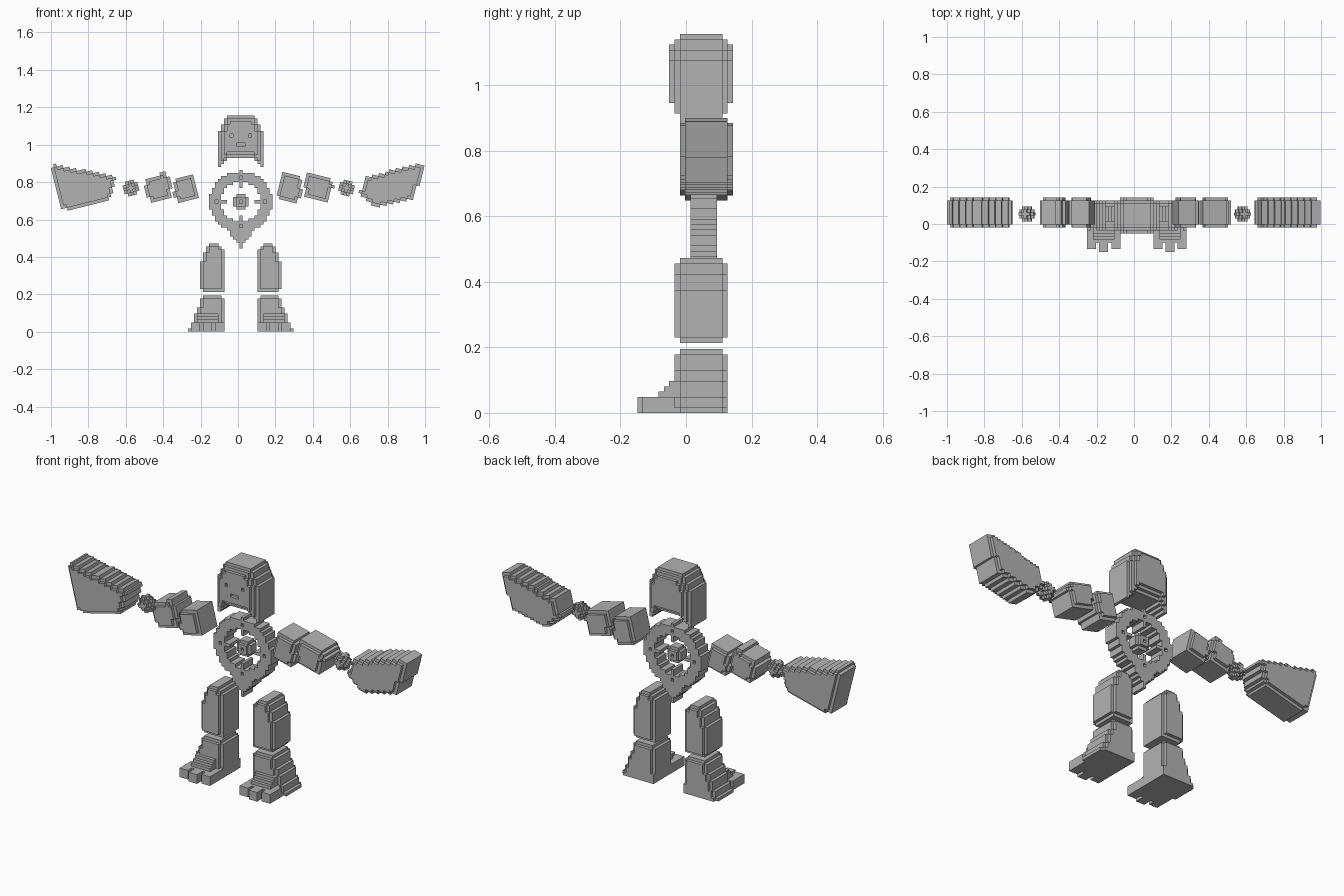
import bpy, bmesh, math
from mathutils import Vector

if "Cube" in bpy.data.objects:
    bpy.data.objects.remove(bpy.data.objects["Cube"], do_unlink=True)

V = 0.0162      # block size
MID_Y = 0.062   # shared depth plane
AXIS_X = 0.015  # symmetry axis of head, torso and legs
TILT = math.radians(14)

stone = bpy.data.materials.new("plain_grey")
stone.use_nodes = True
GREY = (0.45, 0.45, 0.45, 1)
stone.diffuse_color = GREY
stone.node_tree.nodes["Principled BSDF"].inputs["Base Color"].default_value = GREY

DIRS = [Vector(d) for d in ((1, 0, 0), (-1, 0, 0), (0, 1, 0), (0, -1, 0), (0, 0, 1), (0, 0, -1))]


def blocks(name, cells, x, z, tilt=0.0):
    """Skin a set of (i, j, k) blocks; i and k are centred, j starts at MID_Y."""
    bm = bmesh.new()
    corners = {}

    def corner(p):
        key = tuple(round(c * 2) for c in p)
        if key not in corners:
            corners[key] = bm.verts.new((p.x * V, p.y * V, p.z * V))
        return corners[key]

    for c in cells:
        centre = Vector(c) + Vector((0, 0.5, 0))
        for n in DIRS:
            if tuple(int(a + b) for a, b in zip(c, n)) in cells:
                continue
            s = Vector((n.y, n.z, n.x))
            t = n.cross(s)
            quad = [centre + (n + s * a + t * b) / 2 for a, b in ((-1, -1), (1, -1), (1, 1), (-1, 1))]
            bm.faces.new([corner(p) for p in quad])
    bmesh.ops.dissolve_limit(bm, angle_limit=0.01, verts=bm.verts, edges=bm.edges)
    mesh = bpy.data.meshes.new(name)
    bm.to_mesh(mesh)
    bm.free()
    mesh.materials.append(stone)
    ob = bpy.data.objects.new(name, mesh)
    ob.location = (x, MID_Y, z)
    ob.rotation_euler.y = -tilt
    bpy.context.collection.objects.link(ob)
    return ob


def shrink(mask, steps):
    for _ in range(steps):
        mask = {(i, k) for i, k in mask
                if {(i + 1, k), (i - 1, k), (i, k + 1), (i, k - 1)} <= mask}
    return mask


def layered(mask, first, insets):
    """Stack a front outline in depth, each layer inset by a number of blocks."""
    return {(i, first + n, k) for n, s in enumerate(insets) for i, k in shrink(mask, s)}


def polygon_mask(points, cx, cz, tilt):
    """Blocks of a tilted grid whose centres lie inside an outline."""
    c, s = math.cos(tilt), math.sin(tilt)
    mask = set()
    for i in range(-20, 21):
        for k in range(-20, 21):
            x = cx + (i * c - k * s) * V
            z = cz + (i * s + k * c) * V
            inside = False
            for (x0, z0), (x1, z1) in zip(points, points[1:] + points[:1]):
                if (z0 > z) != (z1 > z) and x < x0 + (z - z0) * (x1 - x0) / (z1 - z0):
                    inside = not inside
            if inside:
                mask.add((i, k))
    return mask


def ball(limit):
    return {(i, j, k) for i in range(-2, 3) for j in range(-3, 2) for k in range(-2, 3)
            if i * i + (j + 1) ** 2 + k * k <= limit}


SOFT = [1] + [0] * 8 + [1]

# Head: domed hood with an arched lower edge
half = {16: 4, 15: 5, 14: 5, 13: 6, 12: 6}
head_mask = {(i, k) for k in range(17) for i in range(-7, 8)
             if abs(i) <= half.get(k, 7) and (k > 2 or abs(i) >= 7 - k)}
head = layered(head_mask, -7, [2, 1] + [0] * 8 + [1, 2])
face = {(-3, 10), (3, 10), (-1, 7), (0, 7), (1, 7)}  # eyes and mouth dents
blocks("head", head - {(i, -7, k) for i, k in face}, AXIS_X, 0.888)

# Torso: ring with inner spikes, pointed base and small sockets
ring = set()
for i in range(-10, 11):
    for k in range(-15, 11):
        r = math.hypot(i, k)
        band = 6.7 <= r <= 10.2 and (abs(k) < 10 or i == 0)
        spike = i * k == 0 and 5 <= r <= 10
        point = k < -6 and abs(i) <= (k + 15) * 0.75
        if band or spike or point:
            ring.add((i, k))
sockets = {(i, j, k) for i, k in ((8, 0), (-8, 0), (0, 8), (0, -8)) for j in (-3, 1)}
blocks("torso_ring", layered(ring, -3, [0] * 5) - sockets, AXIS_X, 0.695)
blocks("torso_core", ball(6) - {(0, -3, 0), (0, 1, 0)}, AXIS_X, 0.695)

# Arms: tilted shoulder, upper arm, elbow ball and large forearm
ARMS = {
    "right": (1, -0.572, [
        ("forearm", [(-.987, .896), (-.997, .87), (-.944, .666), (-.89, .65),
                     (-.69, .698), (-.655, .815), (-.67, .83)]),
        ("upper_arm", [(-.49, .815), (-.393, .853), (-.36, .815), (-.355, .72),
                       (-.463, .69), (-.5, .75)]),
        ("shoulder", [(-.345, .794), (-.33, .826), (-.238, .848), (-.206, .714),
                      (-.324, .68), (-.345, .75)])]),
    "left": (-1, 0.58, [
        ("forearm", [(.68, .826), (.65, .74), (.735, .666), (.94, .714),
                     (.997, .88), (.98, .9)]),
        ("upper_arm", [(.377, .853), (.484, .82), (.51, .778), (.473, .693),
                       (.356, .725), (.356, .805)]),
        ("shoulder", [(.217, .805), (.238, .853), (.334, .826), (.345, .73),
                      (.307, .687), (.211, .72)])]),
}
for side, (sign, elbow_x, pieces) in ARMS.items():
    tilt = sign * TILT
    for part, outline in pieces:
        cx = sum(p[0] for p in outline) / len(outline)
        cz = sum(p[1] for p in outline) / len(outline)
        mask = polygon_mask(outline, cx, cz, tilt)
        blocks(side + "_" + part, layered(mask, -5, SOFT), cx, cz, tilt)
    blocks(side + "_elbow", ball(5), elbow_x, 0.768, tilt)

# Legs: i counts outward from the inner side
thigh_mask = set()
for k in range(16):
    lo, hi = {15: (2, 4), 14: (1, 5), 13: (0, 5)}.get(k, (0, 6))
    thigh_mask |= {(i, k) for i in range(lo, hi + 1)}
    if 1 <= k <= 9:
        thigh_mask.add((7, k))
thigh = layered(thigh_mask, -6, SOFT)

# Shin flares down into a stepped foot with three toes
shin = set()
for k in range(12):
    width = 12 if k == 0 else 11 if k < 3 else 10 if k < 6 else 9 if k < 8 else 8
    for j in range(-5, 3):
        shin |= {(i, j, k) for i in range(width) if k < 11 or 0 < i < 7}
    if k < 11:
        shin |= {(i, j, k) for j in (-6, 3) for i in range(0 if k < 3 else 1, width - 1)}
for j, top in ((-7, 5), (-8, 4), (-9, 3)):
    shin |= {(i, j, k) for k in range(3, top + 1) for i in range(2, 9)}
for j in range(-13, -6):
    shin |= {(i, j, k) for k in range(3) for i in range(11)
             if (j > -11 or i % 4 != 3) and (j > -13 or 4 <= i <= 6)}

for side, sign in (("left", 1), ("right", -1)):
    x = AXIS_X + sign * (0.088 + V / 2)
    for part, cells, z in (("thigh", thigh, 0.213), ("foot", shin, 0.0)):
        blocks(side + "_" + part, {(i * sign, j, k) for i, j, k in cells}, x, z + V / 2)
